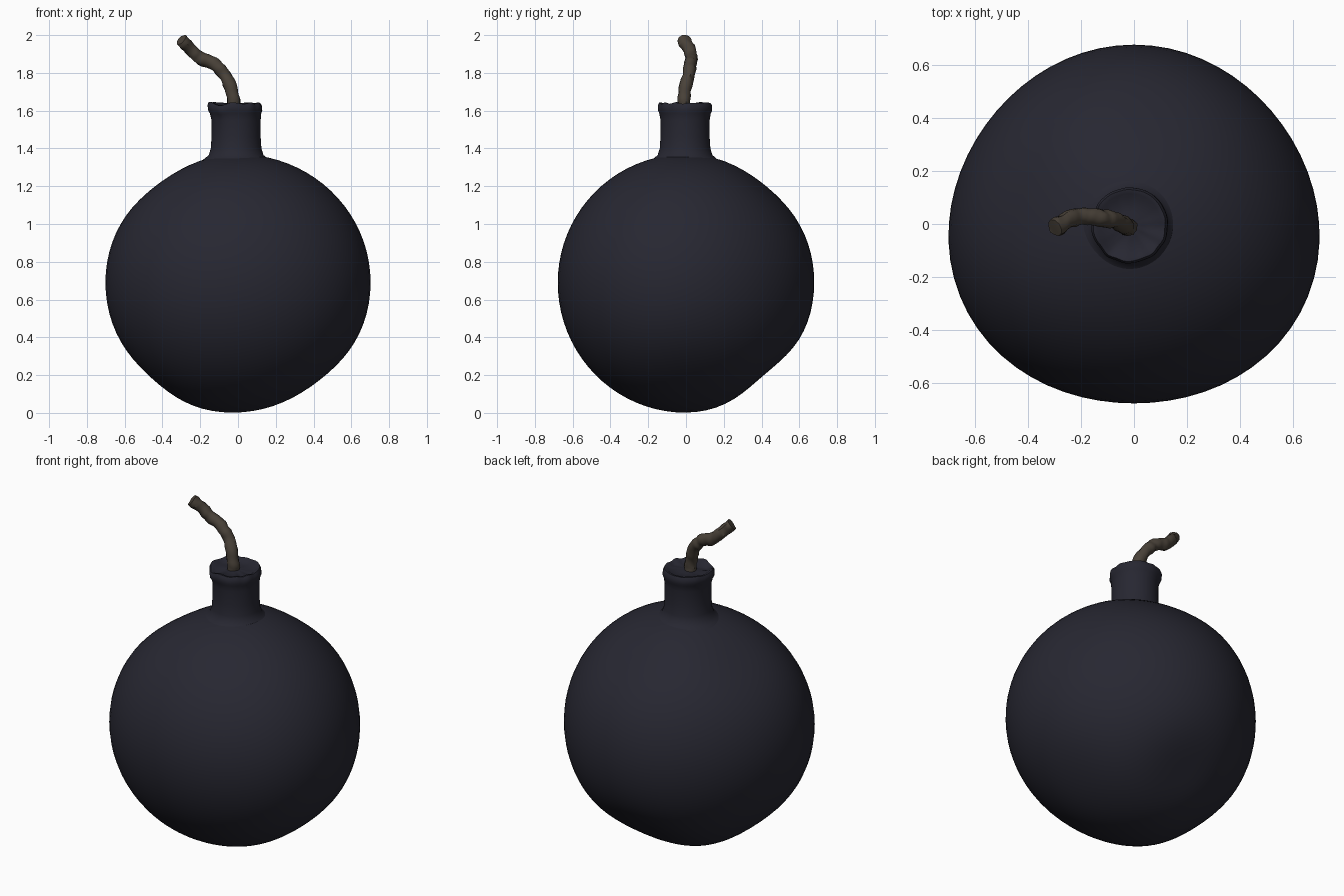
import bpy, bmesh, math
from mathutils import Vector, noise

cube = bpy.data.objects.get("Cube")
if cube:
    bpy.data.objects.remove(cube)

SEG = 64


def material(name, rgb):
    m = bpy.data.materials.new(name)
    m.use_nodes = True
    color = (*rgb, 1)
    m.diffuse_color = color
    bsdf = m.node_tree.nodes["Principled BSDF"]
    bsdf.inputs["Base Color"].default_value = color
    bsdf.inputs["Roughness"].default_value = 0.8
    return m


def lathe(name, profile, shape, mat):
    """Revolve (radius, z) points, then reshape every vertex with shape()."""
    bm = bmesh.new()
    rings = []
    for r, z in profile:
        if r == 0:
            rings.append([bm.verts.new((0, 0, z))] * SEG)
        else:
            angles = [math.tau * i / SEG for i in range(SEG)]
            rings.append([bm.verts.new((r * math.cos(a), r * math.sin(a), z)) for a in angles])
    for low, high in zip(rings, rings[1:]):
        for i in range(SEG):
            j = (i + 1) % SEG
            bm.faces.new(list(dict.fromkeys((low[i], low[j], high[j], high[i]))))
    for v in bm.verts:
        v.co = shape(v.co.copy())
    bmesh.ops.recalc_face_normals(bm, faces=bm.faces)
    mesh = bpy.data.meshes.new(name)
    bm.to_mesh(mesh)
    bm.free()
    mesh.materials.append(mat)
    obj = bpy.data.objects.new(name, mesh)
    bpy.context.collection.objects.link(obj)
    return obj


def smooth(obj, degrees):
    bpy.ops.object.select_all(action="DESELECT")
    obj.select_set(True)
    bpy.context.view_layer.objects.active = obj
    bpy.ops.object.shade_smooth_by_angle(angle=math.radians(degrees))


iron = material("dark iron", (0.020, 0.020, 0.031))
cord = material("brown cord", (0.066, 0.053, 0.040))

# Hand-shaped round body with shallow dents: direction, depth
DENTS = [((0, 0.64, -0.77), 0.045), ((0.66, 0, -0.75), 0.016),
         ((-0.66, 0, -0.75), 0.02), ((-0.6, 0.1, 0.78), 0.022),
         ((0.1, 0.62, 0.78), 0.018)]
CENTRE = Vector((0, 0, 0.69))


def dent_body(p):
    d = (p - CENTRE).normalized()
    a = math.atan2(d.y, d.x)
    side = max(0, 1 - d.z * d.z)
    r = 0.69 + side * (0.011 * math.cos(2 * a) - 0.012 * (math.sin(a) + math.sin(3 * a)))
    for direction, depth in DENTS:
        away = (d - Vector(direction)).length
        r -= depth * math.exp(-(away / 0.35) ** 2)
    q = CENTRE + d * r
    q.x -= 0.03 * max(0, -d.z) ** 4
    if d.z > 0:
        q.z -= 0.01 * d.z
    return q


STEPS = 40
ball = [(0.69 * math.sin(math.pi * i / STEPS), 0.69 - 0.69 * math.cos(math.pi * i / STEPS))
        for i in range(STEPS + 1)]
ball[0], ball[-1] = (0, 0), (0, 1.38)
body = lathe("body", ball, dent_body, iron)
smooth(body, 60)


# Flared neck with an uneven, chipped rim
def chip_neck(p):
    a = math.atan2(p.y, p.x)
    high = max(0, min(1, (p.z - 1.55) / 0.08))
    wobble = noise.noise(Vector((math.cos(a), math.sin(a), p.z)) * 2.5)
    radius = math.hypot(p.x, p.y)
    scale = 1 + 0.05 * wobble * high
    if radius > 0.1:
        p.z += 0.012 * wobble * high
        p.z -= 0.02 * high * math.exp(-((a + 2.2) / 0.2) ** 2)
    return Vector((p.x * scale - 0.010 - 0.006 * high, p.y * scale - 0.005, p.z))


neck = lathe("neck", [(0.2, 1.325), (0.168, 1.345), (0.145, 1.365), (0.134, 1.40),
                      (0.13, 1.46), (0.13, 1.55), (0.136, 1.585), (0.143, 1.60),
                      (0.143, 1.625), (0.135, 1.64), (0.12, 1.638), (0.105, 1.626),
                      (0.05, 1.628), (0, 1.63)], chip_neck, iron)
smooth(neck, 50)

# Bent cord fuse
curve = bpy.data.curves.new("fuse", "CURVE")
curve.dimensions = "3D"
curve.bevel_depth = 0.034
curve.bevel_resolution = 3
curve.resolution_u = 8
curve.use_fill_caps = True
path = [(-0.02, -0.01, 1.59), (-0.03, -0.01, 1.69), (-0.08, 0.015, 1.80),
        (-0.13, 0.022, 1.85), (-0.20, 0.03, 1.88), (-0.25, 0.015, 1.925),
        (-0.30, -0.015, 1.975)]
spline = curve.splines.new("BEZIER")
spline.bezier_points.add(len(path) - 1)
for point, co in zip(spline.bezier_points, path):
    point.co = co
    point.handle_left_type = point.handle_right_type = "AUTO"
fuse = bpy.data.objects.new("fuse", curve)
bpy.context.collection.objects.link(fuse)
bpy.ops.object.select_all(action="DESELECT")
fuse.select_set(True)
bpy.context.view_layer.objects.active = fuse
bpy.ops.object.convert(target="MESH")
fuse = bpy.context.object
fuse.data.materials.clear()
fuse.data.materials.append(cord)

# Fibrous lumps along the cord
bm = bmesh.new()
bm.from_mesh(fuse.data)
bmesh.ops.remove_doubles(bm, verts=bm.verts, dist=0.0005)
bm.normal_update()
for v, n in [(v, v.normal.copy()) for v in bm.verts]:
    v.co += n * 0.008 * noise.noise(v.co * 28)
bm.to_mesh(fuse.data)
bm.free()
smooth(fuse, 50)
